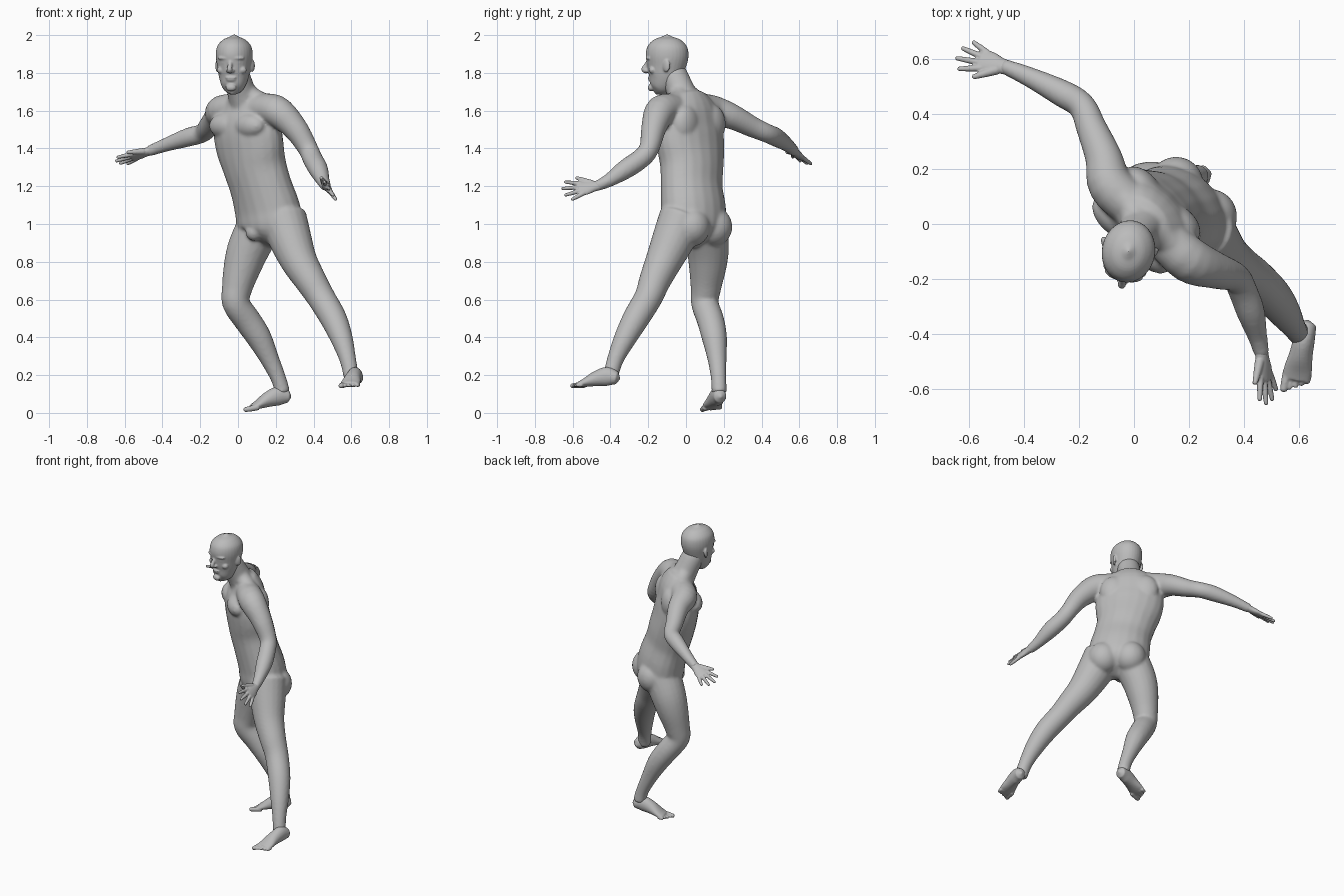
import bpy, bmesh, math
from mathutils import Vector, Matrix

if "Cube" in bpy.data.objects:
    bpy.data.objects.remove(bpy.data.objects["Cube"], do_unlink=True)

grey = bpy.data.materials.new("plain_grey")
grey.use_nodes = True
grey.diffuse_color = (0.5, 0.5, 0.5, 1)
shader = grey.node_tree.nodes["Principled BSDF"]
shader.inputs["Base Color"].default_value = grey.diffuse_color
shader.inputs["Roughness"].default_value = 0.7

Z = Vector((0, 0, 1))
LEFT = Vector((0.72, -0.69, 0))      # the torso's left
FRONT = Vector((-0.69, -0.72, 0))    # the torso's facing direction


def spline(a, b, c, d, t):
    """Catmull-Rom value between b and c."""
    return 0.5 * (2 * b + (c - a) * t + (2 * a - 5 * b + 4 * c - d) * t * t
                  + (3 * b - a - 3 * c + d) * t ** 3)


def tube(bm, stations, hint, steps=4, sides=20):
    """Closed organic tube through (x, y, z, side radius, depth radius)."""
    rows = [tuple(s) if len(s) == 5 else (*s, s[3]) for s in stations]
    n = len(rows)
    fine = []
    for i in range(n - 1):
        quad = [rows[max(i - 1, 0)], rows[i], rows[i + 1], rows[min(i + 2, n - 1)]]
        fine += [[spline(*v, k / steps) for v in zip(*quad)] for k in range(steps)]
    fine.append(list(rows[-1]))
    pts = [Vector(r[:3]) for r in fine]
    rings, tangents = [], []
    for i, r in enumerate(fine):
        t = (pts[min(i + 1, len(pts) - 1)] - pts[max(i - 1, 0)]).normalized()
        side = (hint - t * hint.dot(t)).normalized()
        depth = t.cross(side)
        tangents.append(t)
        rings.append([bm.verts.new(pts[i] + side * r[3] * math.cos(a) + depth * r[4] * math.sin(a))
                      for a in (math.tau * k / sides for k in range(sides))])
    for lo, hi in zip(rings, rings[1:]):
        for k in range(sides):
            j = (k + 1) % sides
            bm.faces.new((lo[k], lo[j], hi[j], hi[k]))
    for e, sign in ((0, -1), (-1, 1)):
        tip = bm.verts.new(pts[e] + tangents[e] * sign * 0.6 * min(fine[e][3:]))
        for k in range(sides):
            bm.faces.new((rings[e][k], rings[e][(k + 1) % sides], tip))


def ball(bm, centre, radii, turn=0.0):
    """Ellipsoid turned about z."""
    m = (Matrix.Translation(centre) @ Matrix.Rotation(turn, 4, "Z")
         @ Matrix.Diagonal((*radii, 1)))
    bmesh.ops.create_uvsphere(bm, u_segments=24, v_segments=16, radius=1, matrix=m)


def finish(bm, name, voxel, smoothing):
    """Fuse the overlapping volumes into one smooth skin."""
    bmesh.ops.recalc_face_normals(bm, faces=bm.faces)
    mesh = bpy.data.meshes.new(name)
    bm.to_mesh(mesh)
    bm.free()
    mesh.materials.append(grey)
    mesh.shade_smooth()
    ob = bpy.data.objects.new(name, mesh)
    bpy.context.collection.objects.link(ob)
    fuse = ob.modifiers.new("fuse", "REMESH")
    fuse.mode = "VOXEL"
    fuse.voxel_size = voxel
    fuse.use_smooth_shade = True
    soft = ob.modifiers.new("soften", "SMOOTH")
    soft.factor = 0.5
    soft.iterations = smoothing
    return ob


# Torso and neck
body = bmesh.new()
tube(body, [(.16, .05, .92, .11, .09), (.17, .04, .98, .19, .145), (.155, .04, 1.08, .195, .148),
            (.12, .03, 1.2, .185, .14), (.09, .03, 1.3, .19, .142), (.065, .025, 1.4, .212, .138),
            (.05, .02, 1.5, .215, .132), (.05, .02, 1.6, .185, .11), (.035, .005, 1.68, .11, .08)], LEFT)
tube(body, [(.045, .005, 1.62, .085), (.015, -.03, 1.71, .075), (-.01, -.065, 1.79, .072),
            (-.015, -.08, 1.83, .06)], LEFT)

# Muscle masses on both sides of the torso
for s in (-1, 1):
    turn = math.atan2(LEFT.y, LEFT.x)
    ball(body, Vector((.05, .02, 1.52)) + LEFT * s * .09 + FRONT * .08, (.1, .06, .065), turn)
    ball(body, Vector((.05, .02, 1.53)) + LEFT * s * .1 - FRONT * .07, (.085, .055, .1), turn)
    ball(body, Vector((.17, .04, .985)) + LEFT * s * .085 - FRONT * .065, (.1, .1, .105), turn)
    end = Vector((.055, .01, 1.64)) + LEFT * s * .13
    tube(body, [(.01, -.035, 1.73, .05), (*(Vector((.035, -.01, 1.68)).lerp(end, .45)), .055),
                (*end, .05)], Z + FRONT)
ball(body, (.085, -.03, .955), (.045, .045, .045))

# Arms down to the wrists
tube(body, [(.1, -.04, 1.61, .075), (.2, -.13, 1.6, .084), (.3, -.17, 1.51, .067),
            (.37, -.195, 1.4, .054), (.395, -.24, 1.345, .053), (.425, -.32, 1.29, .052),
            (.45, -.41, 1.23, .036), (.466, -.475, 1.2, .028)], Z)
tube(body, [(.0, .06, 1.61, .08), (-.085, .14, 1.6, .082), (-.11, .24, 1.57, .068),
            (-.155, .35, 1.515, .056), (-.19, .43, 1.48, .05), (-.26, .475, 1.46, .05),
            (-.38, .535, 1.42, .037), (-.475, .575, 1.384, .028)], Z)

# Legs down to the ankles
SIDE = Vector((0, 1, 0))
tube(body, [(.12, .1, 1.0, .12), (.06, .115, .88, .113), (.025, .115, .78, .101),
            (-.005, .105, .66, .081), (-.01, .1, .58, .073), (.05, .13, .49, .072),
            (.11, .15, .4, .067), (.17, .165, .28, .05), (.215, .173, .18, .041),
            (.235, .176, .11, .041)], SIDE)
tube(body, [(.24, -.02, 1.03, .125), (.28, -.07, .91, .113), (.325, -.12, .8, .097),
            (.385, -.165, .7, .084), (.44, -.2, .61, .075), (.505, -.265, .5, .071),
            (.55, -.325, .39, .059), (.582, -.375, .28, .044), (.6, -.4, .19, .041)], SIDE)
finish(body, "body", .009, 8)

# Head, shaped upright about its own centre and then turned
head = bmesh.new()
tube(head, [(0, -.055, 1.698, .025, .025), (0, -.04, 1.722, .056, .058), (0, -.018, 1.77, .076, .084),
            (0, -.006, 1.83, .088, .102), (0, 0, 1.89, .097, .114), (0, 0, 1.94, .09, .105),
            (0, 0, 1.975, .06, .072), (0, 0, 1.99, .026, .032)], Vector((1, 0, 0)), sides=32)
tube(head, [(0, -.095, 1.87, .011), (0, -.114, 1.84, .012), (0, -.124, 1.818, .015),
            (0, -.108, 1.806, .012)], Vector((1, 0, 0)))
ball(head, (0, -.09, 1.775), (.03, .014, .007))
ball(head, (0, -.087, 1.763), (.027, .014, .008))
ball(head, (0, -.085, 1.722), (.028, .018, .02))
for s in (-1, 1):
    ball(head, (s * .038, -.092, 1.878), (.036, .016, .009), s * .3)
    ball(head, (s * .036, -.085, 1.853), (.017, .013, .009))
    ball(head, (s * .055, -.066, 1.815), (.025, .02, .02))
    ball(head, (s * .014, -.108, 1.81), (.009, .01, .008))
    ball(head, (s * .094, .015, 1.838), (.01, .022, .034), -s * .4)
bmesh.ops.transform(head, verts=head.verts,
                    matrix=Matrix.Translation((-.02, -.1, 0)) @ Matrix.Rotation(-.2, 4, "Z"))
finish(head, "head", .005, 3)


def hand(name, wrist, reach, spread):
    """Open hand; spread points from the thumb to the little finger."""
    w, d = Vector(wrist), Vector(reach).normalized()
    s = Vector(spread)
    s = (s - d * s.dot(d)).normalized()
    bm = bmesh.new()
    palm = [(-.015, .027, .024), (.02, .031, .021), (.06, .042, .018), (.1, .041, .014)]
    tube(bm, [(*(w + d * t), a, b) for t, a, b in palm], s)
    for i, length in enumerate((.085, .1, .095, .075)):
        k = i - 1.5
        root = w + d * (.09 - abs(k) * .005) + s * k * .021
        aim = (d + s * k * .24).normalized()
        tube(bm, [(*(root + aim * length * t), r) for t, r in ((0, .012), (.5, .011), (1, .008))], s)
    root, aim = w + d * .025 - s * .02, (d - s * .75).normalized()
    tube(bm, [(*(root + aim * t), r) for t, r in ((0, .018), (.045, .014), (.09, .009))], s)
    finish(bm, name, .004, 2)


hand("left_hand", (.465, -.47, 1.203), (.15, -.96, -.18), (.55, 0, -.83))
hand("right_hand", (-.47, .572, 1.386), (-.18, .055, -.065), (.3, .85, -.35))


def foot(name, heel, toe, side):
    """Bare foot on the sole line from heel to toe; side is 1 for left."""
    h = Vector(heel)
    f = (Vector(toe) - h).normalized()
    inner = f.cross(Z).normalized() * side
    up = (inner.cross(f) * -side).normalized()
    up = up if up.z > 0 else -up
    bm = bmesh.new()
    sole = [(.03, .038, .034, .034), (.08, .05, .039, .05), (.14, .042, .043, .041),
            (.2, .025, .052, .024), (.235, .017, .05, .015)]
    tube(bm, [(*(h + f * t + up * z), a, b) for t, z, a, b in sole], inner)
    for i in range(5):
        r = .016 if i == 0 else .011
        root = h + inner * (.037 - .02 * i) + up * .013
        tips = (.21, .25 - .006 * i, .285 - .011 * i)
        tube(bm, [(*(root + f * t), r * q) for t, q in zip(tips, (1, .95, .8))], inner)
    finish(bm, name, .005, 3)


foot("right_foot", (.3, .19, .055), (.02, .12, .002), -1)
foot("left_foot", (.637, -.335, .148), (.578, -.625, .13), 1)
